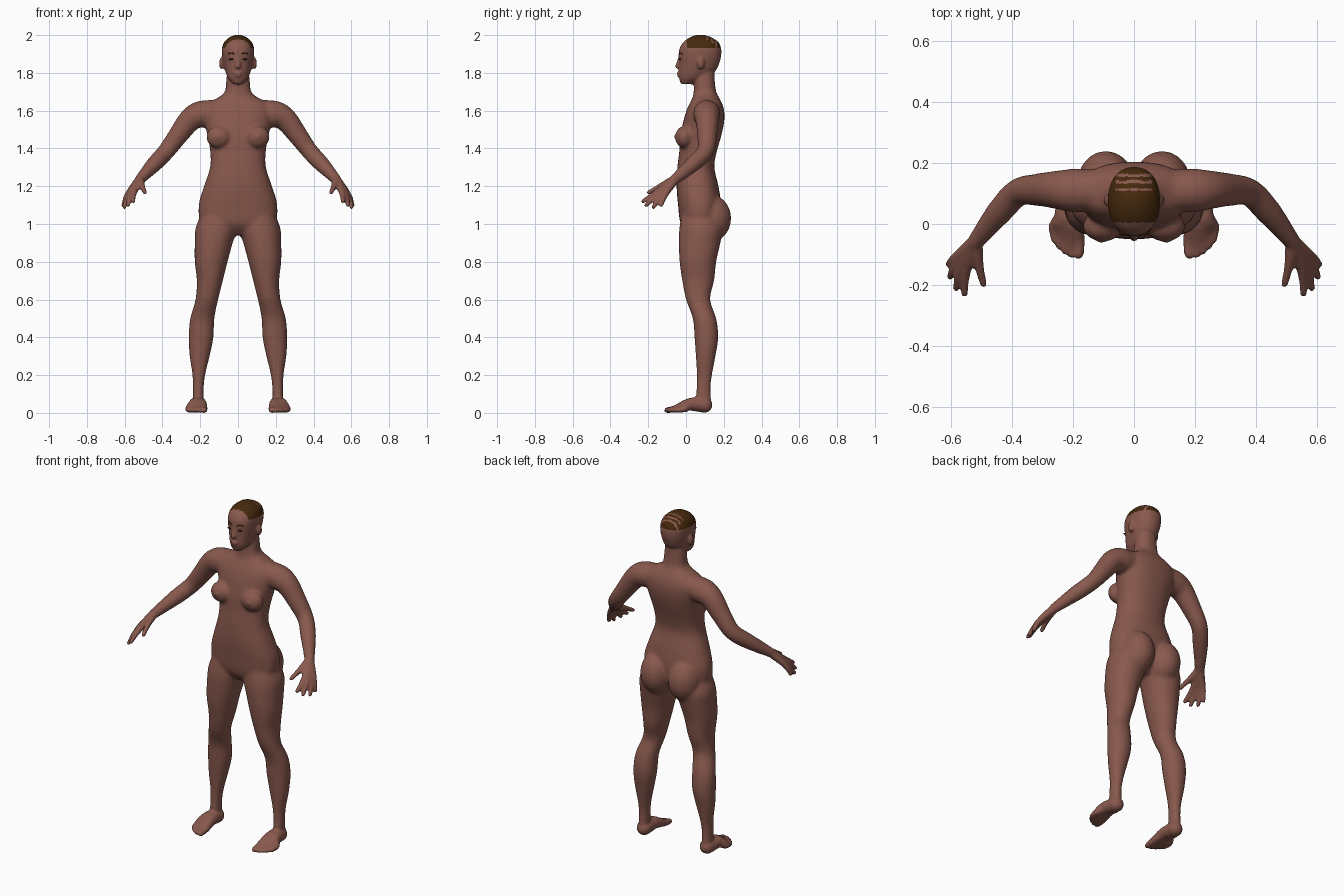
import bpy, bmesh, math
from mathutils import Matrix, Vector

cube = bpy.data.objects.get("Cube")
if cube:
    bpy.data.objects.remove(cube, do_unlink=True)


def make_material(name, colour):
    mat = bpy.data.materials.new(name)
    mat.use_nodes = True
    mat.diffuse_color = (*colour, 1)
    bsdf = mat.node_tree.nodes["Principled BSDF"]
    bsdf.inputs["Base Color"].default_value = (*colour, 1)
    bsdf.inputs["Roughness"].default_value = 0.7
    return mat


skin = make_material("brown_skin", (0.25, 0.10, 0.075))
hair = make_material("dark_brown_hair", (0.06, 0.022, 0.004))
dark = make_material("eye_dark", (0.03, 0.015, 0.012))


def spline(a, b, c, d, t):
    """Smooth value between b and c."""
    return b + 0.5 * t * (c - a + t * (2*a - 5*b + 4*c - d + t * (3*(b - c) + d - a)))


def refine(rows, steps):
    out = []
    last = len(rows) - 1
    for i in range(last):
        group = [rows[max(0, min(last, i + k))] for k in (-1, 0, 1, 2)]
        for s in range(steps):
            out.append([spline(*vals, s / steps) for vals in zip(*group)])
    return out + [list(rows[-1])]


def skin_rings(bm, rings):
    """Join rings of points into a closed tube."""
    rings = [[bm.verts.new(p) for p in ring] for ring in rings]
    sides = len(rings[0])
    for low, high in zip(rings, rings[1:]):
        for k in range(sides):
            n = (k + 1) % sides
            bm.faces.new((low[k], low[n], high[n], high[k]))
    bm.faces.new(rings[0][::-1])
    bm.faces.new(rings[-1])


def loft(bm, rows, power=2.3, sides=32):
    """Stack rounded sections given as z, x min, x max, y min, y max."""
    rings = []
    for z, x0, x1, y0, y1 in refine(rows, 4):
        ring = []
        for k in range(sides):
            a = math.tau * k / sides
            c, s = math.cos(a), math.sin(a)
            px = math.copysign(abs(c) ** (2 / power), c)
            py = math.copysign(abs(s) ** (2 / power), s)
            ring.append(((x0 + x1 + px * (x1 - x0)) / 2, (y0 + y1 + py * (y1 - y0)) / 2, z))
        rings.append(ring)
    skin_rings(bm, rings)


def limb(bm, points, side=1, sides=14):
    """Tapering tube with round ends through points given as x, y, z, radius."""
    pts = [(Vector((side * x, y, z)), r) for x, y, z, r in refine(points, 3)]
    start = (pts[1][0] - pts[0][0]).normalized()
    end = (pts[-1][0] - pts[-2][0]).normalized()
    stations = []
    for i, (p, r) in enumerate(pts):
        ahead = pts[min(i + 1, len(pts) - 1)][0] - pts[max(i - 1, 0)][0]
        stations.append((p, r, ahead.normalized()))
    for angle in (0.4, 0.8, 1.2, 1.45):
        c, s = math.cos(angle), math.sin(angle)
        (p, r), (q, e) = pts[0], pts[-1]
        stations.insert(0, (p - start * r * s, r * c, start))
        stations.append((q + end * e * s, e * c, end))
    rings = []
    for p, r, ahead in stations:
        u = ahead.cross(Vector((0, 0, 1))).normalized()
        v = ahead.cross(u)
        rings.append([p + r * (u * math.cos(math.tau * k / sides) + v * math.sin(math.tau * k / sides))
                      for k in range(sides)])
    skin_rings(bm, rings)


def ball(bm, centre, size):
    m = Matrix.Translation(centre) @ Matrix.Diagonal((*size, 1))
    bmesh.ops.create_uvsphere(bm, u_segments=20, v_segments=12, radius=1, matrix=m)


def finish(bm, name, material):
    bmesh.ops.recalc_face_normals(bm, faces=bm.faces[:])
    for f in bm.faces:
        f.smooth = True
    mesh = bpy.data.meshes.new(name)
    bm.to_mesh(mesh)
    bm.free()
    mesh.materials.append(material)
    obj = bpy.data.objects.new(name, mesh)
    bpy.context.collection.objects.link(obj)
    return obj


def symmetric(rows):
    return [(z, -w, w, y0, y1) for z, w, y0, y1 in rows]


LEG = [(1.06, 0.02, 0.19, -0.02, 0.16), (0.98, 0.004, 0.224, -0.035, 0.195),
       (0.9, 0.028, 0.229, -0.038, 0.182), (0.8, 0.055, 0.229, -0.034, 0.16),
       (0.7, 0.08, 0.218, -0.02, 0.149), (0.6, 0.105, 0.225, 0, 0.128),
       (0.5, 0.125, 0.253, 0.036, 0.16), (0.4, 0.13, 0.261, 0.045, 0.171),
       (0.3, 0.15, 0.256, 0.052, 0.156), (0.2, 0.174, 0.241, 0.057, 0.138),
       (0.12, 0.182, 0.239, 0.055, 0.13), (0.04, 0.182, 0.24, 0.05, 0.135)]
ARM = [(0.13, 0.11, 1.588, 0.07), (0.2, 0.11, 1.58, 0.072), (0.255, 0.112, 1.55, 0.063),
       (0.32, 0.112, 1.465, 0.053), (0.38, 0.103, 1.385, 0.046),
       (0.44, 0.04, 1.32, 0.043), (0.52, -0.06, 1.235, 0.027)]
# knuckle, then tip, of each finger
FINGERS = [((0.55, -0.155, 1.168), (0.555, -0.228, 1.12)),
           ((0.568, -0.15, 1.158), (0.582, -0.21, 1.1)),
           ((0.58, -0.13, 1.153), (0.602, -0.172, 1.09)),
           ((0.585, -0.11, 1.155), (0.606, -0.132, 1.1)),
           ((0.508, -0.135, 1.2), (0.493, -0.197, 1.167))]
# toe tip x, y and radius
TOES = [(0.181, -0.098, 0.017), (0.206, -0.1, 0.012), (0.226, -0.088, 0.012),
        (0.244, -0.072, 0.012), (0.26, -0.053, 0.012)]

body = bmesh.new()

# lips
ball(body, (0, -0.038, 1.798), (0.024, 0.011, 0.007))
ball(body, (0, -0.036, 1.785), (0.02, 0.011, 0.007))

# buttocks, breasts and ears
for side in (-1, 1):
    ball(body, (side * 0.092, 0.132, 1.03), (0.095, 0.108, 0.125))
    ball(body, (side * 0.102, -0.008, 1.46), (0.066, 0.05, 0.06))
    ball(body, (side * 0.108, -0.054, 1.462), (0.012, 0.012, 0.012))
    ball(body, (side * 0.088, 0.078, 1.85), (0.012, 0.02, 0.031))

# torso and neck: height, half width, front, back
loft(body, symmetric([
    (0.94, 0.06, 0.02, 0.12), (1.0, 0.19, -0.028, 0.17), (1.1, 0.208, -0.042, 0.185),
    (1.2, 0.18, -0.05, 0.172), (1.3, 0.148, -0.046, 0.15), (1.38, 0.147, -0.036, 0.162),
    (1.46, 0.16, -0.03, 0.185), (1.54, 0.178, -0.015, 0.202), (1.6, 0.185, 0.002, 0.202),
    (1.64, 0.16, 0.02, 0.19), (1.67, 0.105, 0.035, 0.175), (1.7, 0.07, 0.04, 0.16),
    (1.76, 0.062, 0.045, 0.152), (1.82, 0.055, 0.05, 0.15)]))

# head
loft(body, symmetric([
    (1.74, 0.025, -0.026, 0.03), (1.77, 0.052, -0.036, 0.09), (1.81, 0.068, -0.038, 0.155),
    (1.85, 0.078, -0.036, 0.176), (1.89, 0.084, -0.039, 0.186), (1.93, 0.085, -0.034, 0.186),
    (1.965, 0.072, -0.012, 0.17), (1.99, 0.043, 0.025, 0.13), (2.002, 0.012, 0.06, 0.09)]), 2.2)

# nose
limb(body, [(0, -0.034, 1.88, 0.008), (0, -0.044, 1.835, 0.014)])

# legs, arms, hands and feet
for side in (-1, 1):
    loft(body, [(z, side * a, side * b, c, d) for z, a, b, c, d in LEG], 2.1)
    limb(body, ARM, side)
    for knuckle, tip in FINGERS:
        limb(body, [(0.52, -0.06, 1.235, 0.025), (*knuckle, 0.016), (*tip, 0.0115)], side)
    for x, y, r in TOES:
        limb(body, [(0.21, 0.098, 0.042, 0.042), (0.21 + (x - 0.21) * 0.4, 0.02, 0.045, 0.034),
                    (x, y + 0.045, 0.022, 0.02), (x, y, 0.014, r)], side)

for v in body.verts:
    v.co.z = max(v.co.z, 0)

# fuse the parts into one skin
rough = finish(body, "body_parts", skin)
fuse = rough.modifiers.new("fuse", "REMESH")
fuse.mode = "VOXEL"
fuse.voxel_size = 0.0075
fuse.use_smooth_shade = True
graph = bpy.context.evaluated_depsgraph_get()
mesh = bpy.data.meshes.new_from_object(rough.evaluated_get(graph))
bpy.data.objects.remove(rough, do_unlink=True)
figure = bpy.data.objects.new("body", mesh)
bpy.context.collection.objects.link(figure)
mesh.materials.clear()
mesh.materials.append(skin)
mesh.materials.append(hair)

# hair cap with thin partings at the back
for p in mesh.polygons:
    x, y, z = p.center
    parting = abs(x) < 0.06 and any(abs(y - at) < 0.004 for at in (0.115, 0.138, 0.16))
    p.material_index = int(z > 1.932 and y > 0.006 and not parting)

# soften the joins, more strongly on trunk and limbs than on face, hands and feet
trunk = figure.vertex_groups.new(name="trunk")
trunk.add([v.index for v in mesh.vertices
           if 0.12 < v.co.z < 1.73 and abs(v.co.x) < 0.47], 1, "REPLACE")
for name, repeat, group in (("soften_all", 2, ""), ("soften_trunk", 12, "trunk")):
    mod = figure.modifiers.new(name, "SMOOTH")
    mod.factor = 0.5
    mod.iterations = repeat
    mod.vertex_group = group

# eyes and eyebrows
eyes, brows = bmesh.new(), bmesh.new()
for side in (-1, 1):
    ball(eyes, (side * 0.036, -0.031, 1.872), (0.013, 0.006, 0.005))
    limb(brows, [(0.02, -0.036, 1.9, 0.003), (0.036, -0.032, 1.906, 0.003),
                 (0.052, -0.019, 1.9, 0.002)], side)
finish(eyes, "eyes", dark)
finish(brows, "eyebrows", hair)
